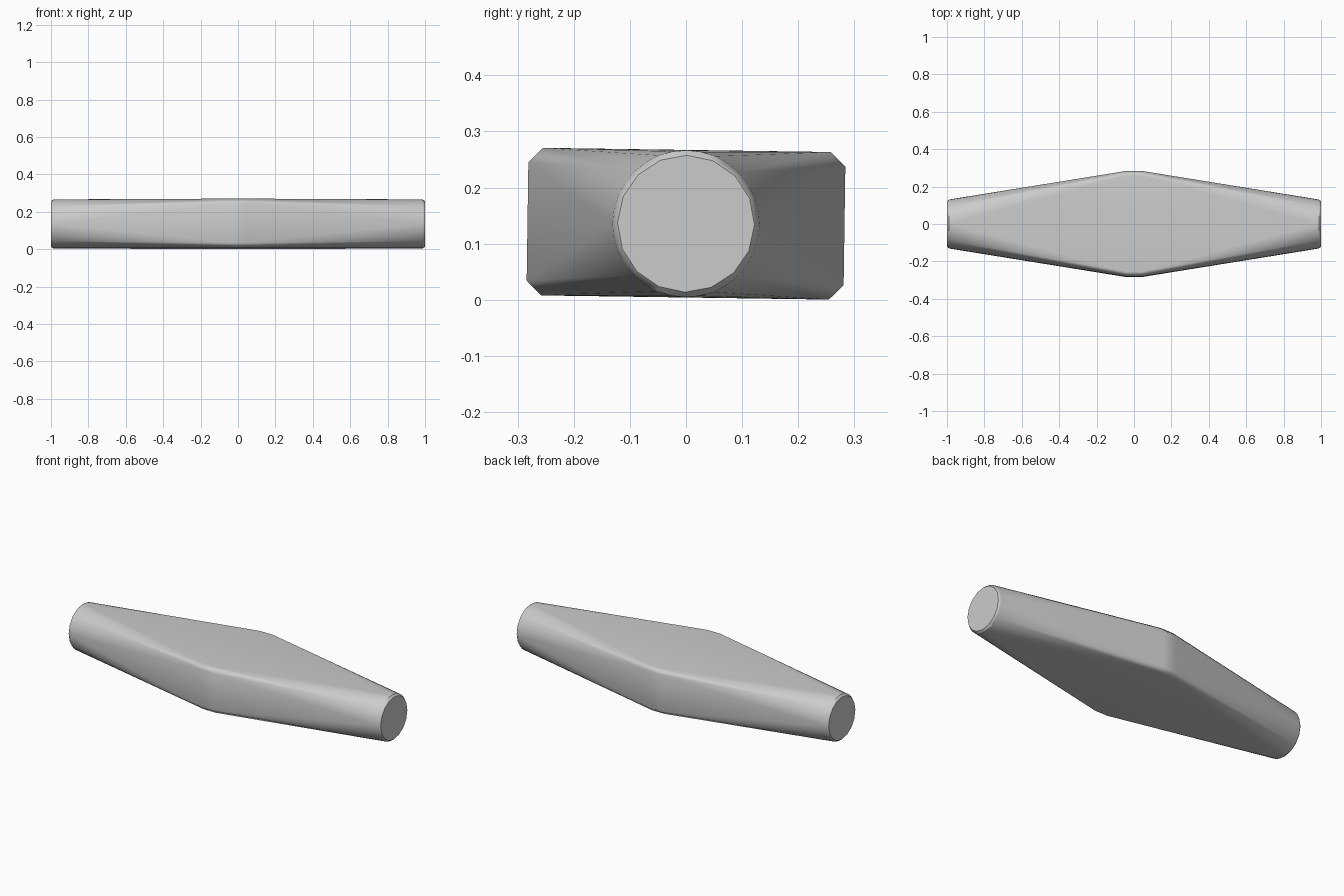
import bpy
import bmesh
import math
from mathutils import Matrix

cube = bpy.data.objects.get("Cube")
if cube:
    bpy.data.objects.remove(cube, do_unlink=True)

MID_Z = 0.1355


def ring(radius, sides):
    """Round cross-section with a corner at the bottom."""
    steps = [math.tau * i / sides - math.pi / 2 for i in range(sides)]
    return [(radius * math.cos(a), radius * math.sin(a)) for a in steps]


def chamfered_box(half_y, half_z, cut):
    """Rectangular cross-section with cut corners."""
    quarter = [(half_y - cut, half_z), (half_y, half_z - cut)]
    return [(sy * y, sz * z) for y, z in quarter for sy in (-1, 1) for sz in (-1, 1)]


# Single grey finish
grey = bpy.data.materials.new("light grey")
grey.use_nodes = True
colour = (0.6, 0.6, 0.6, 1)
grey.diffuse_color = colour
grey.node_tree.nodes["Principled BSDF"].inputs["Base Color"].default_value = colour

# Flat wide middle, round rims and slightly smaller end caps
middle = chamfered_box(0.2825, 0.1315, 0.026)
rim = ring(0.131, 32)
cap = ring(0.122, 16)

# Skin the sections into one tapered body, mirrored in x
bm = bmesh.new()
for x, section in ((0.04, middle), (0.988, rim), (1.0, cap)):
    for side in (-1, 1):
        for y, z in section:
            bm.verts.new((side * x, y, z))
hull = bmesh.ops.convex_hull(bm, input=bm.verts)
loose = [v for v in bm.verts if not v.link_faces]
bmesh.ops.delete(bm, geom=loose, context='VERTS')
bmesh.ops.dissolve_limit(bm, angle_limit=math.radians(0.5),
                         verts=bm.verts, edges=bm.edges)
bmesh.ops.recalc_face_normals(bm, faces=bm.faces)

# Slight roll about the long axis
bmesh.ops.transform(bm, verts=bm.verts,
                    matrix=Matrix.Translation((0, 0, MID_Z)) @ Matrix.Rotation(-0.0145, 4, 'X'))

mesh = bpy.data.meshes.new("tapered_body")
bm.to_mesh(mesh)
bm.free()
mesh.materials.append(grey)
body = bpy.data.objects.new("tapered_body", mesh)
bpy.context.collection.objects.link(body)

# Smooth flanks with crisp end caps
bpy.ops.object.select_all(action='DESELECT')
body.select_set(True)
bpy.context.view_layer.objects.active = body
bpy.ops.object.shade_smooth_by_angle(angle=math.radians(30))
weighted = body.modifiers.new("flat_face_normals", 'WEIGHTED_NORMAL')
weighted.keep_sharp = True
